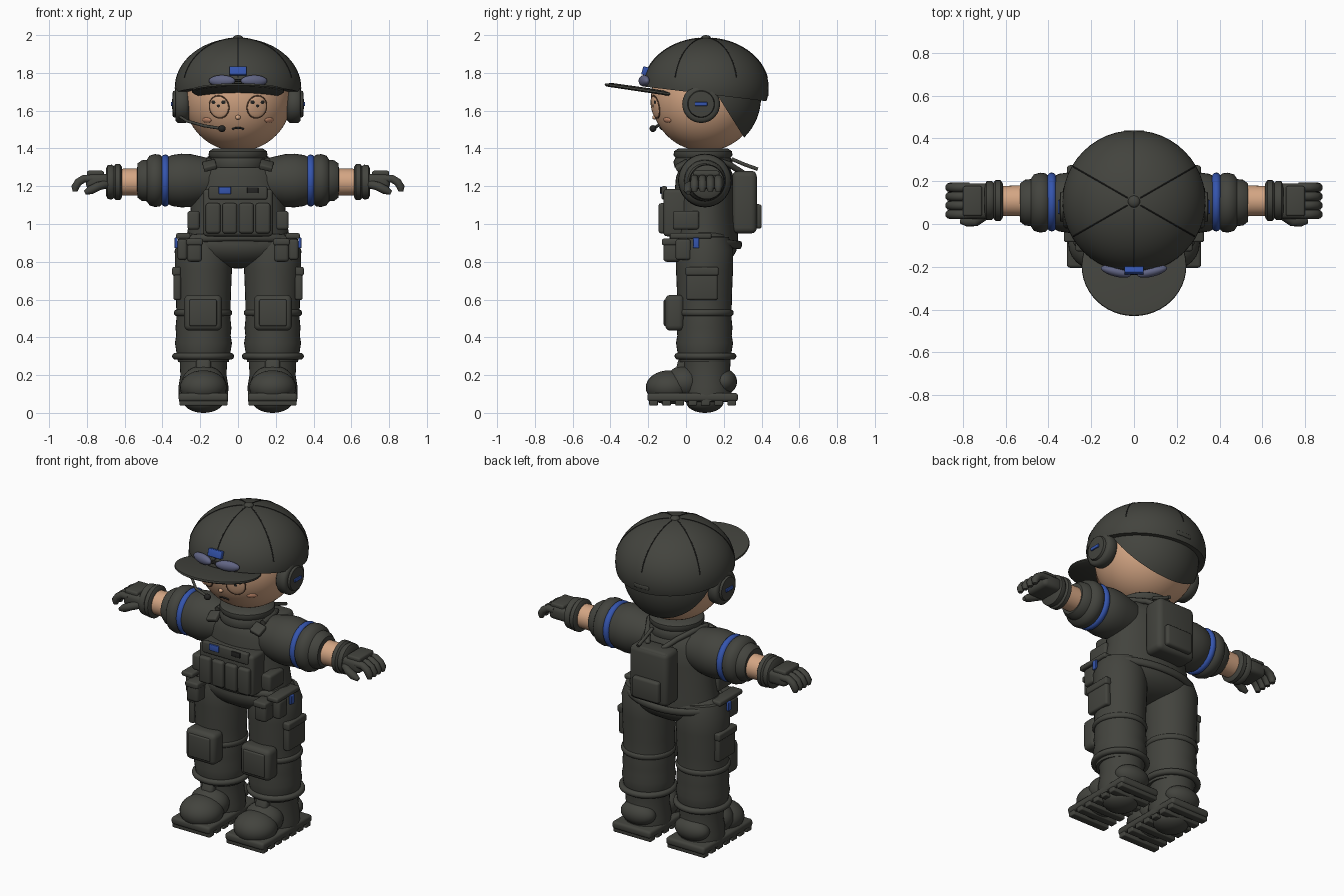
import bpy, bmesh, math
from mathutils import Vector, Matrix, Euler

if "Cube" in bpy.data.objects:
    bpy.data.objects.remove(bpy.data.objects["Cube"], do_unlink=True)


def material(name, rgb):
    m = bpy.data.materials.new(name)
    m.use_nodes = True
    m.diffuse_color = (*rgb, 1)
    m.node_tree.nodes["Principled BSDF"].inputs["Base Color"].default_value = (*rgb, 1)
    return m


OLIVE = material("dark_olive", (.056, .057, .048))
BLACK = material("near_black", (.018, .018, .017))
SKIN = material("skin", (.66, .38, .23))
BLUSH = material("blush", (.58, .27, .16))
BROWN = material("outline_brown", (.16, .08, .045))
BLUE = material("blue", (.035, .09, .42))
LENS = material("lens_grey_blue", (.12, .13, .23))
SIDES = (("left", 1), ("right", -1))
NO_ROT = Euler((0, 0, 0))


def finish(bm, name, mat, loc, rot=NO_ROT):
    bmesh.ops.recalc_face_normals(bm, faces=bm.faces[:])
    mesh = bpy.data.meshes.new(name)
    bm.to_mesh(mesh)
    bm.free()
    mesh.materials.append(mat)
    mesh.shade_smooth()
    mesh.set_sharp_from_angle(angle=math.radians(48))
    ob = bpy.data.objects.new(name, mesh)
    ob.matrix_basis = Matrix.Translation(loc) @ rot.to_matrix().to_4x4()
    bpy.context.collection.objects.link(ob)
    return ob


def box(name, mat, loc, size, bevel=.012, rot=NO_ROT):
    bm = bmesh.new()
    bmesh.ops.create_cube(bm, size=1)
    bmesh.ops.scale(bm, vec=size, verts=bm.verts[:])
    if bevel:
        bmesh.ops.bevel(bm, geom=bm.edges[:], offset=bevel, segments=3, profile=.5, affect='EDGES')
    return finish(bm, name, mat, loc, rot)


def ellipsoid(name, mat, loc, radii, rot=NO_ROT, cut=None, seg=24):
    bm = bmesh.new()
    bmesh.ops.create_uvsphere(bm, u_segments=seg, v_segments=seg * 2 // 3, radius=1)
    bmesh.ops.scale(bm, vec=radii, verts=bm.verts[:])
    if cut:
        r = bmesh.ops.bisect_plane(bm, geom=bm.verts[:] + bm.edges[:] + bm.faces[:], clear_inner=True,
                                   plane_co=Vector(cut[0]) - Vector(loc), plane_no=cut[1])
        rim = [e for e in r["geom_cut"] if isinstance(e, bmesh.types.BMEdge)]
        bmesh.ops.edgeloop_fill(bm, edges=rim)
    return finish(bm, name, mat, loc, rot)


def lathe(name, mat, profile, loc, rot=NO_ROT, scale=(1, 1, 1), closed=False, steps=36):
    """Spin a (radius, height) profile around local z."""
    bm = bmesh.new()
    vs = [bm.verts.new((r, 0, h)) for r, h in profile]
    es = [bm.edges.new(p) for p in zip(vs, vs[1:])]
    if closed:
        es.append(bm.edges.new((vs[-1], vs[0])))
    bmesh.ops.spin(bm, geom=vs + es, cent=(0, 0, 0), axis=(0, 0, 1), angle=math.tau, steps=steps)
    bmesh.ops.remove_doubles(bm, verts=bm.verts[:], dist=1e-5)
    bmesh.ops.scale(bm, vec=scale, verts=bm.verts[:])
    return finish(bm, name, mat, loc, rot)


def ring(name, mat, loc, major, minor, rot=NO_ROT, scale=(1, 1, 1), flat=1):
    prof = [(major + minor * math.cos(a * math.tau / 12), minor * flat * math.sin(a * math.tau / 12))
            for a in range(12)]
    return lathe(name, mat, prof, loc, rot, scale, closed=True)


def tube(name, mat, points, radius, tip=1):
    cu = bpy.data.curves.new(name, 'CURVE')
    cu.dimensions = '3D'
    cu.bevel_depth, cu.bevel_resolution, cu.use_fill_caps = radius, 3, True
    sp = cu.splines.new('POLY')
    sp.points.add(len(points) - 1)
    for p, co in zip(sp.points, points):
        p.co = (*co, 1)
    sp.points[-1].radius = tip
    cu.materials.append(mat)
    bpy.context.collection.objects.link(bpy.data.objects.new(name, cu))


def along_x(s):
    return Euler((0, s * math.pi / 2, 0))


# head and hair
HEAD, HR = Vector((0, .1, 1.67)), .285
ellipsoid("head", SKIN, HEAD, (HR, HR, HR), seg=48)
ellipsoid("hair", OLIVE, HEAD, (.297, .297, .297), cut=((0, .18, 1.66), (0, 1, .63)), seg=48)


def on_face(x, z, out=0):
    dz = z - HEAD.z
    n = Vector((x, -math.sqrt(HR * HR - x * x - dz * dz), dz)).normalized()
    return HEAD + n * (HR + out), n.to_track_quat('Z', 'Y')


# face
for side, s in SIDES:
    p, q = on_face(s * .1, 1.62)
    ellipsoid(side + "_eye", SKIN, p, (.055, .06, .012), q)
    ring(side + "_eye_outline", BROWN, p, .055, .0035, q, (1, 1.08, 1))
    for i, (dx, z) in enumerate(((-.024, 1.645), (.024, 1.645), (0, 1.627))):
        p, q = on_face(s * .1 + dx, z, .008)
        ellipsoid(f"{side}_eye_mark_{i}", BLACK, p, (.015, .013, .005), q, seg=12)
    p, q = on_face(s * .165, 1.55)
    ellipsoid(side + "_cheek", BLUSH, p, (.03, .015, .008), q)
p, q = on_face(0, 1.565)
ellipsoid("nose", SKIN, p, (.014, .012, .014), q)
tube("mouth", BLACK, [on_face(x, 1.51 - 8 * x * x, .001)[0] for x in (-.03, -.015, 0, .015, .03)], .005)

# cap dome, seams, button, brim
CAP, CR = Vector((0, .105, 1.72)), Vector((.335, .333, .265))
ellipsoid("cap_dome", OLIVE, CAP, CR, cut=((0, -.2, 1.725), (0, .12, 1)), seg=48)
for i in range(6):
    a = math.radians(30 + 60 * i)
    arc = [math.radians(12 + 6 * k) for k in range(13)]
    tube(f"cap_seam_{i}", BLACK, [CAP + Vector((CR.x * math.cos(t) * math.cos(a), CR.y * math.cos(t) * math.sin(a),
                                               CR.z * math.sin(t))) for t in arc], .003)
ellipsoid("cap_button", OLIVE, (0, .105, 1.982), (.028, .028, .018))
lathe("cap_brim", OLIVE, [(0, -.008), (.235, -.011), (.245, -.004), (.243, .005), (.2, .012), (0, .014)],
      (0, -.195, 1.705), Euler((math.radians(-8.5), 0, 0)), (1, .97, 1), steps=48)
box("cap_back_strap", OLIVE, (0, .428, 1.69), (.1, .02, .025), .006)

# goggles resting on the brim
for side, s in SIDES:
    ellipsoid(side + "_goggle_lens", LENS, (s * .085, -.222, 1.758), (.072, .024, .03), Euler((0, 0, s * .25)))
box("goggle_bridge", BLACK, (0, -.228, 1.76), (.04, .02, .015), .004)
box("cap_badge", BLUE, (0, -.217, 1.81), (.09, .03, .045), .005, Euler((-.3, 0, 0)))

# headset
for side, s in SIDES:
    lathe(side + "_ear_cup", OLIVE, [(0, .25), (.085, .26), (.1, .275), (.1, .32), (.088, .332), (.072, .332),
                                     (.068, .345), (0, .35)], (0, .08, 1.635), along_x(s))
    box(side + "_ear_cup_bar", BLUE, (s * .35, .08, 1.635), (.012, .065, .02), .003)
tube("microphone_boom", OLIVE, [(-.31, .02, 1.57), (-.27, -.07, 1.545), (-.18, -.15, 1.52), (-.085, -.172, 1.505)], .008)
ellipsoid("microphone", BLACK, (-.085, -.175, 1.505), (.02, .018, .018))

# torso, collar, pelvis, jacket hem
lathe("torso", OLIVE, [(0, .88), (.27, .89), (.268, .96), (.252, 1.05), (.25, 1.15), (.235, 1.25), (.19, 1.32),
                       (.12, 1.35), (0, 1.36)], (0, .1, 0), scale=(1, .65, 1))
lathe("collar", OLIVE, [(0, 1.29), (.15, 1.3), (.157, 1.33), (.146, 1.35), (.156, 1.365), (.153, 1.385),
                        (.13, 1.4), (0, 1.4)], (0, .09, 0))
ellipsoid("pelvis", OLIVE, (0, .1, .89), (.315, .172, .125), seg=32)
ring("jacket_hem", OLIVE, (0, .105, .91), .285, .022, Euler((-.12, 0, 0)), (1.02, .63, 1))

# chest rig
box("chest_plate", OLIVE, (0, -.055, 1.06), (.37, .13, .25), .02)
box("chest_panel", OLIVE, (0, -.115, 1.165), (.31, .03, .07), .01)
for i in range(4):
    box(f"chest_pouch_{i}", OLIVE, (-.132 + .088 * i, -.118, 1.03), (.078, .055, .16), .014)
box("chest_patch", BLUE, (-.07, -.131, 1.178), (.065, .012, .038), .003)
box("chest_tag", BLACK, (.078, -.131, 1.178), (.06, .012, .03), .003)

for side, s in SIDES:
    # rig sides and belt gear
    box(side + "_rig_pouch", OLIVE, (s * .235, 0, 1.02), (.065, .14, .1), .015)
    box(side + "_shoulder_buckle", OLIVE, (s * .15, -.02, 1.31), (.07, .07, .03), .008, Euler((.5, s * .25, 0)))
    box(side + "_belt", OLIVE, (s * .29, .025, .937), (.075, .22, .03), .01)
    box(side + "_belt_pouch", OLIVE, (s * .23, -.075, .86), (.08, .09, .12), .018)
    box(side + "_belt_pouch_flap", OLIVE, (s * .23, -.08, .905), (.088, .095, .035), .01)
    box(side + "_hip_pouch", OLIVE, (s * .295, -.015, .865), (.05, .08, .11), .014)
    box(side + "_hip_tag", BLUE, (s * .328, .053, .9), (.016, .032, .055), .004)

    # sleeve, band, cuff, forearm
    rx = along_x(s)
    arm = (0, .1, 1.23)
    lathe(side + "_sleeve", OLIVE, [(0, .05), (.1, .08), (.122, .17), (.14, .25), (.142, .3), (.135, .35),
                                    (.115, .39), (0, .4)], arm, rx)
    ring(side + "_arm_band", BLUE, (s * .385, .103, 1.23), .117, .021, rx)
    lathe(side + "_sleeve_cuff", OLIVE, [(0, .385), (.115, .39), (.137, .415), (.14, .44), (.132, .468), (.11, .483),
                                         (.107, .51), (.09, .533), (0, .535)], arm, rx)
    lathe(side + "_forearm", SKIN, [(0, .45), (.073, .46), (.07, .64), (0, .65)], (0, .108, 1.222), rx)

    # glove
    lathe(side + "_glove_cuff", OLIVE, [(0, .612), (.08, .614), (.095, .624), (.095, .648), (.084, .657),
                                        (.092, .668), (.09, .69), (.07, .7), (0, .7)], (0, .11, 1.222), rx)
    box(side + "_palm", OLIVE, (s * .74, .107, 1.225), (.13, .165, .08), .025)
    box(side + "_knuckle_pad", OLIVE, (s * .755, .107, 1.267), (.09, .14, .03), .01)
    for i in range(4):
        y = .045 + .042 * i
        tube(f"{side}_finger_{i}", OLIVE, [(s * .77, y, 1.24), (s * .815, y, 1.24), (s * .845, y, 1.222),
                                          (s * .862, y, 1.195), (s * .862, y, 1.172)], .022, .6)
    tube(side + "_thumb", OLIVE, [(s * .70, .04, 1.21), (s * .74, .012, 1.2), (s * .78, .01, 1.18),
                                  (s * .81, .012, 1.165)], .023, .5)

    # trouser leg with ankle ring
    lathe(side + "_leg", OLIVE, [(0, .26), (.135, .27), (.143, .32), (.151, .37), (.144, .41), (.148, .45), (.143, .5),
                                 (.145, .62), (.151, .76), (.152, .86), (.13, .93), (0, .95)], (s * .183, .098, 0))
    ring(side + "_ankle_ring", OLIVE, (s * .185, .103, .3), .146, .018)

    # knee pad and thigh pocket
    box(side + "_knee_pad", OLIVE, (s * .185, -.06, .53), (.2, .1, .19), .028)
    box(side + "_knee_panel", OLIVE, (s * .185, -.109, .53), (.145, .018, .14), .008)
    ring(side + "_knee_strap", OLIVE, (s * .185, .098, .53), .142, .012, flat=1.4)
    box(side + "_thigh_pocket", OLIVE, (s * .322, .085, .68), (.04, .165, .165), .012)
    box(side + "_thigh_flap", OLIVE, (s * .326, .085, .75), (.045, .175, .045), .01)

    # boot
    x = s * .183
    lathe(side + "_boot_shaft", OLIVE, [(0, .05), (.13, .06), (.132, .14), (.122, .2), (.126, .28), (0, .29)],
          (x, .11, 0))
    ellipsoid(side + "_boot_toe", OLIVE, (x, -.09, .135), (.125, .123, .09))
    ellipsoid(side + "_boot_instep", OLIVE, (x, -.01, .16), (.115, .1, .09))
    ellipsoid(side + "_boot_heel", OLIVE, (x, .2, .165), (.11, .07, .068))
    box(side + "_boot_tongue", OLIVE, (x, -.02, .24), (.08, .06, .1), .02, Euler((-.25, 0, 0)))
    box(side + "_sole", OLIVE, (x, .035, .083), (.262, .48, .045), .015)
    for i in range(7):
        box(f"{side}_tread_{i}", OLIVE, (x, -.172 + .069 * i, .057), (.255, .046, .036), .006)
    ellipsoid(side + "_sole_dome", OLIVE, (x, .1, .06), (.105, .1, .06))

# backpack, straps, antenna
box("backpack", OLIVE, (0, .31, 1.115), (.26, .13, .33), .03)
box("backpack_pocket", OLIVE, (0, .38, 1.04), (.18, .042, .13), .015)
box("backpack_lid", OLIVE, (0, .315, 1.255), (.24, .11, .05), .018)
for side, s in SIDES:
    tube(side + "_backpack_strap", OLIVE, [(s * .05, .3, 1.27), (s * .1, .23, 1.315), (s * .15, .14, 1.345),
                                           (s * .155, .02, 1.335)], .016)
tube("antenna", OLIVE, [(.06, .24, 1.345), (.06, .31, 1.315), (.06, .38, 1.29)], .01)
